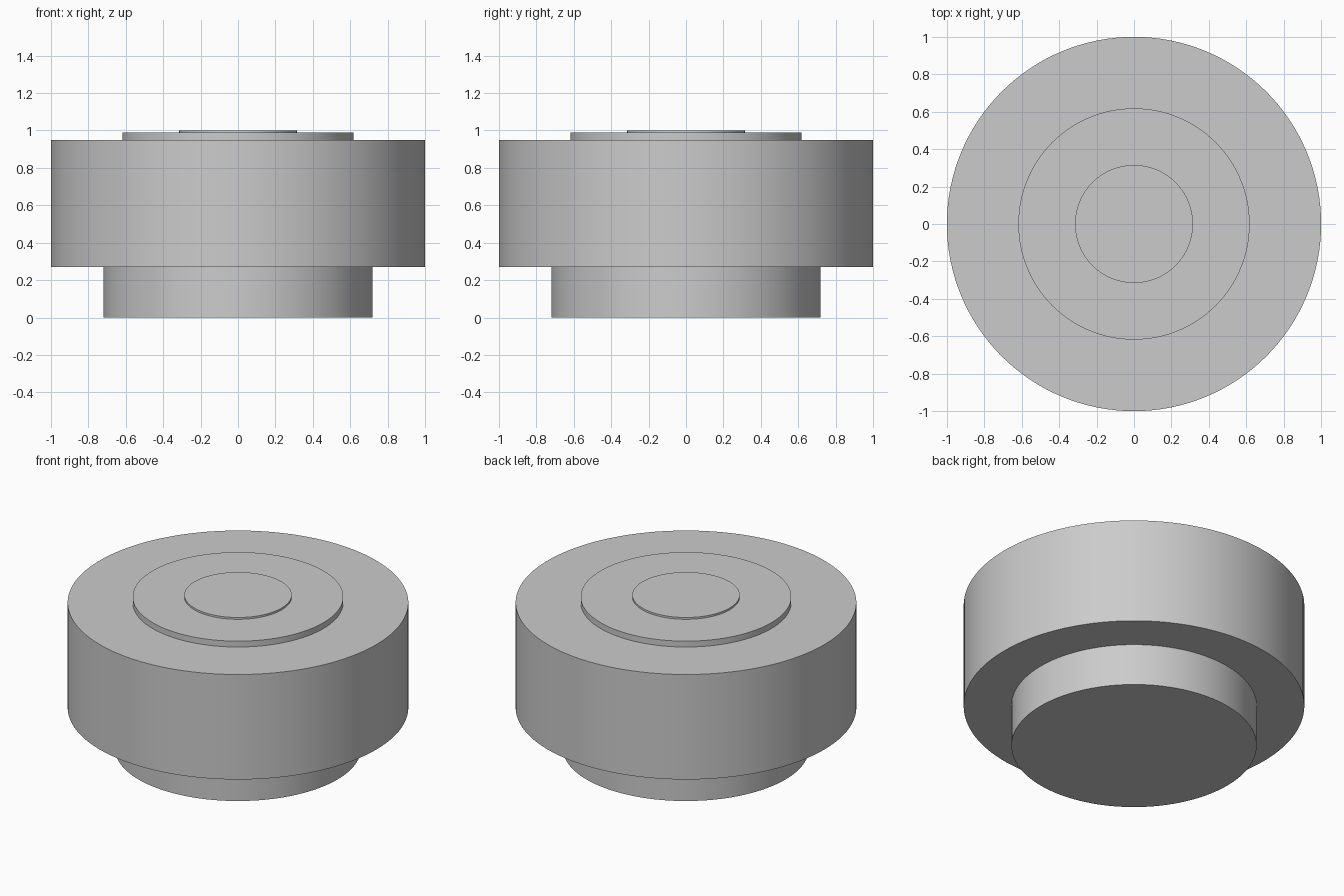
import bpy
import math

default = bpy.data.objects.get("Cube")
if default:
    bpy.data.objects.remove(default, do_unlink=True)

# One plain grey for the whole model
grey = bpy.data.materials.new("plain_grey")
grey.use_nodes = True
colour = (0.6, 0.6, 0.6, 1.0)
grey.diffuse_color = colour
grey.node_tree.nodes["Principled BSDF"].inputs["Base Color"].default_value = colour


def disc(name, radius, bottom, top):
    """Upright round part with smooth walls and crisp rims."""
    bpy.ops.mesh.primitive_cylinder_add(
        vertices=128, radius=radius, depth=top - bottom,
        location=(0, 0, (bottom + top) / 2))
    part = bpy.context.object
    part.name = name
    part.data.materials.append(grey)
    bpy.ops.object.shade_smooth_by_angle(angle=math.radians(30))


# Stacked parts, from the ground up
disc("base_plug", 0.72, 0.0, 0.27)
disc("main_body", 1.0, 0.27, 0.95)
disc("raised_plate", 0.618, 0.95, 0.988)
disc("centre_button", 0.315, 0.988, 1.0)
